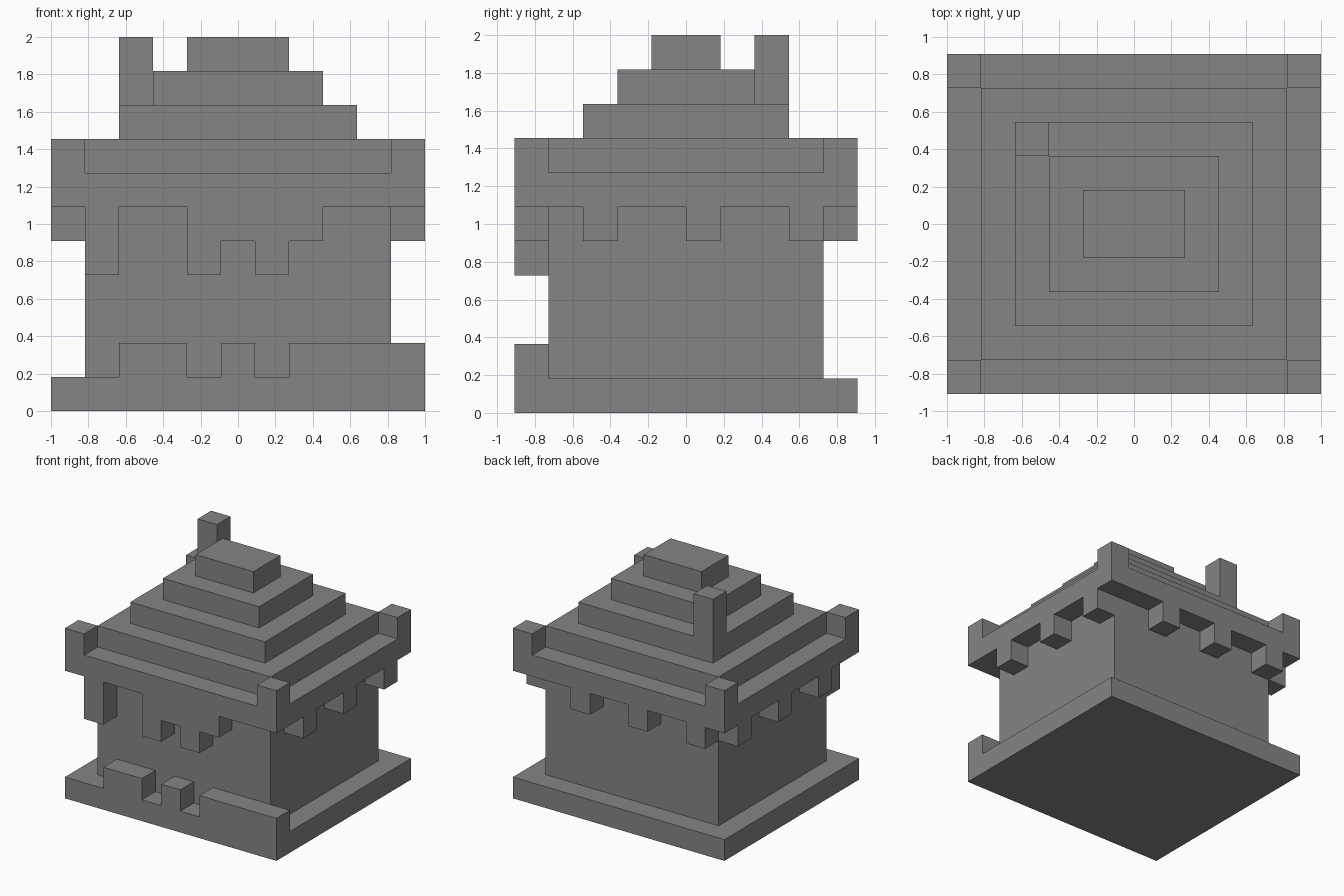
import bpy
import bmesh
from mathutils import Matrix, Vector

cube = bpy.data.objects.get("Cube")
if cube:
    bpy.data.objects.remove(cube, do_unlink=True)

# The house is laid out on a block grid: 11 wide, 10 deep, 11 tall
WIDE, DEEP, TALL = 11, 10, 11
UNIT = 2 / TALL

grey = bpy.data.materials.new("stone_grey")
COLOUR = (0.235, 0.235, 0.235, 1)
grey.use_nodes = True
grey.diffuse_color = COLOUR
grey.node_tree.nodes["Principled BSDF"].inputs["Base Color"].default_value = COLOUR


def make_part(name, boxes):
    """Build one object from boxes given as (low corner, high corner) in blocks."""
    bm = bmesh.new()
    for low, high in boxes:
        low, high = Vector(low), Vector(high)
        centre = (low + high) / 2 - Vector((WIDE / 2, DEEP / 2, 0))
        matrix = Matrix.Translation(centre * UNIT) @ Matrix.Diagonal(((high - low) * UNIT).to_4d())
        bmesh.ops.create_cube(bm, size=1, matrix=matrix)
    mesh = bpy.data.meshes.new(name)
    bm.to_mesh(mesh)
    bm.free()
    mesh.materials.append(grey)
    part = bpy.data.objects.new(name, mesh)
    bpy.context.collection.objects.link(part)
    return part


def layer(inset, bottom, top):
    """A box inset equally from all four sides of the plot."""
    return (inset, inset, bottom), (WIDE - inset, DEEP - inset, top)


# Ground slab, walls and stepped roof
make_part("base", [layer(0, 0, 1)])
make_part("walls", [layer(1, 1, 6)])
make_part("eaves", [layer(0, 6, 7)])
for step in range(1, 5):
    make_part(f"roof_step_{step}", [layer(step, step + 6, step + 7)])

# Raised blocks on the eaves corners
make_part("eaves_corners", [((i, j, 7), (i + 1, j + 1, 8))
                            for i in (0, WIDE - 1) for j in (0, DEEP - 1)])

# Chimney at the back right of the roof
make_part("chimney", [((2, 7, 9), (3, 8, 11))])

# Broken low wall along the front of the base
make_part("front_low_wall", [((a, 0, 1), (b, 1, 2)) for a, b in ((2, 4), (5, 6), (7, WIDE))])

# Hanging blocks under the eaves: longer and uneven at the front
make_part("front_hangings", [((i, 0, z), (i + 1, 1, 6))
                             for i, z in ((1, 4), (4, 4), (5, 5), (6, 4), (7, 5))])
make_part("back_hangings", [((i, DEEP - 1, 5), (i + 1, DEEP, 6)) for i in (1, 4, 7)])
for name, i in (("right_hangings", 0), ("left_hangings", WIDE - 1)):
    make_part(name, [((i, j, 5), (i + 1, j + 1, 6)) for j in (2, 5, 8)])
